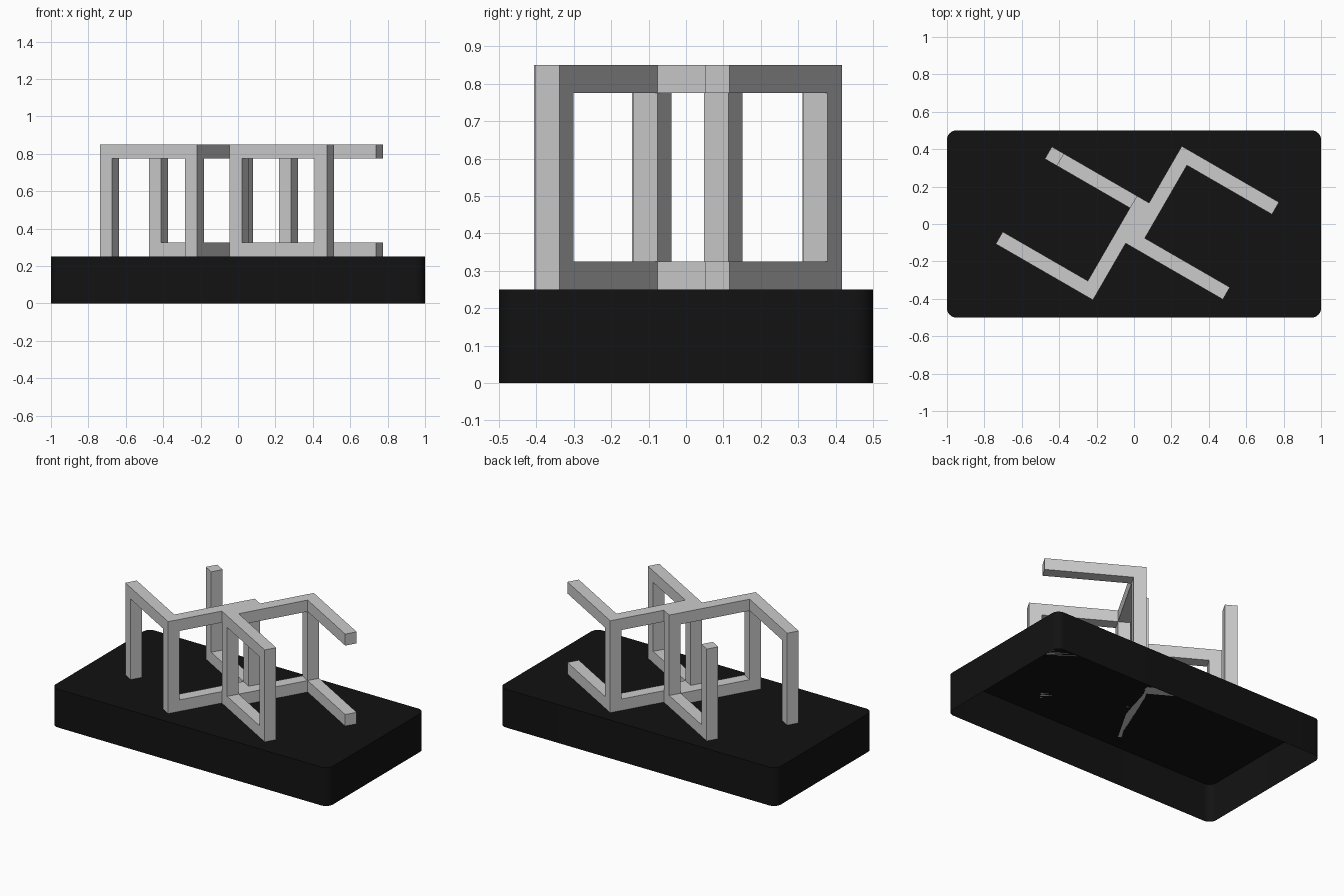
import bpy, bmesh
from math import radians, sin, cos, pi

if "Cube" in bpy.data.objects:
    bpy.data.objects.remove(bpy.data.objects["Cube"])

BASE_H, CUBE, BAR = 0.25, 0.6, 0.075


def make_object(name, bm):
    bmesh.ops.recalc_face_normals(bm, faces=bm.faces)
    mesh = bpy.data.meshes.new(name)
    bm.to_mesh(mesh)
    bm.free()
    obj = bpy.data.objects.new(name, mesh)
    bpy.context.collection.objects.link(obj)
    return obj


def open_cube(name, cells, angle):
    """Merged square bars: fill cells of a 3x3x3 lattice, keep only outer faces."""
    cuts = [0, BAR, CUBE - BAR, CUBE]
    bm = bmesh.new()
    verts = {}

    def vert(p):
        if p not in verts:
            verts[p] = bm.verts.new((cuts[p[0]], cuts[p[1]] - 0.125, cuts[p[2]]))
        return verts[p]

    for c in sorted(cells):
        for axis in range(3):
            for side in (0, 1):
                n = list(c)
                n[axis] += 2 * side - 1
                if tuple(n) in cells:
                    continue
                ring = []
                for s, t in ((0, 0), (1, 0), (1, 1), (0, 1)):
                    p = list(c)
                    p[axis] += side
                    p[(axis + 1) % 3] += s
                    p[(axis + 2) % 3] += t
                    ring.append(vert(tuple(p)))
                if not side:
                    ring.reverse()
                bm.faces.new(ring)
    obj = make_object(name, bm)
    obj.location = (0.018, 0.005, BASE_H)
    obj.rotation_euler.z = radians(angle)
    return obj


def posts(*corners):
    return {(i, j, k) for i, j in corners for k in range(3)}


# Plinth: rounded rectangle shell, open underneath
bm = bmesh.new()
r, seg = 0.05, 8
outline = []
for q, (sx, sy) in enumerate(((1, 1), (-1, 1), (-1, -1), (1, -1))):
    for s in range(seg + 1):
        a = (q + s / seg) * pi / 2
        outline.append((sx * (1 - r) + r * cos(a), sy * (0.5 - r) + r * sin(a)))
low = [bm.verts.new((x, y, 0)) for x, y in outline]
top = [bm.verts.new((x, y, BASE_H)) for x, y in outline]
bm.faces.new(top)
for i in range(len(low)):
    j = (i + 1) % len(low)
    bm.faces.new((low[i], low[j], top[j], top[i]))
plinth = make_object("plinth", bm)
black = bpy.data.materials.new("black")
black.diffuse_color = (0.006, 0.006, 0.006, 1)
black.use_nodes = True
black.node_tree.nodes["Principled BSDF"].inputs["Base Color"].default_value = black.diffuse_color
plinth.data.materials.append(black)
bpy.context.view_layer.objects.active = plinth
plinth.select_set(True)
bpy.ops.object.shade_smooth_by_angle(angle=radians(30))

# Right frame: three posts, free arm ends at top and bottom
both_levels = {(i, j, k) for i, j in ((1, 0), (0, 1), (1, 2), (2, 2)) for k in (0, 2)}
open_cube("right_frame", posts((0, 0), (2, 0), (0, 2)) | both_levels, -30)

# Left frame: four posts, one low arm and one high arm
open_cube("left_frame", posts((0, 0), (2, 0), (0, 2), (2, 2))
          | {(0, 1, 0), (0, 1, 2), (1, 0, 0), (1, 2, 2)}, 150)
